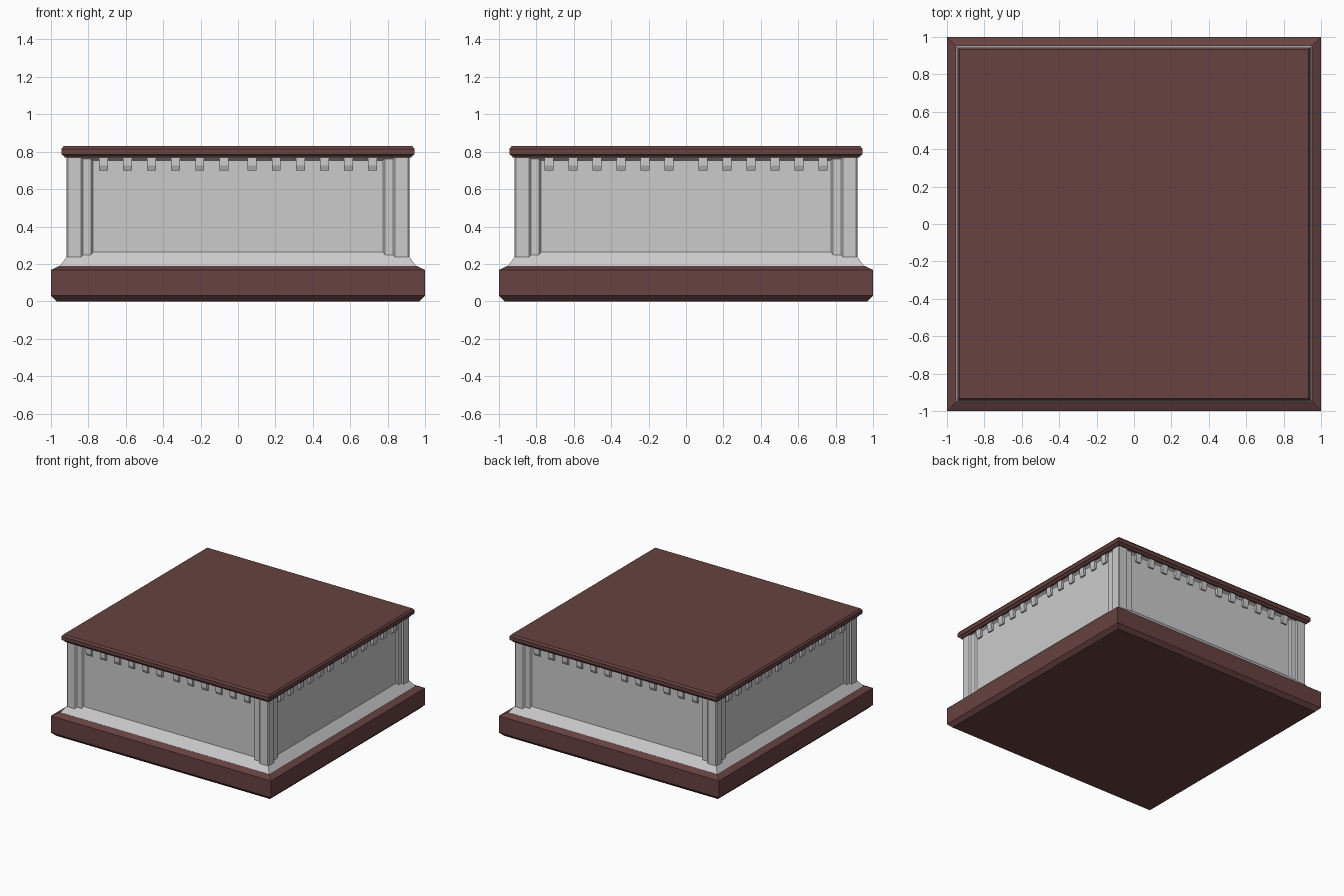
import bpy, bmesh
from mathutils import Matrix
from math import pi

if "Cube" in bpy.data.objects:
    bpy.data.objects.remove(bpy.data.objects["Cube"])

brown = bpy.data.materials.new("dark_red_brown")
brown.diffuse_color = (0.135, 0.055, 0.052, 1)
brown.use_nodes = True
brown.node_tree.nodes["Principled BSDF"].inputs["Base Color"].default_value = brown.diffuse_color


def finish(name, bm, mat=None):
    bmesh.ops.recalc_face_normals(bm, faces=bm.faces[:])
    me = bpy.data.meshes.new(name)
    bm.to_mesh(me)
    bm.free()
    ob = bpy.data.objects.new(name, me)
    bpy.context.collection.objects.link(ob)
    if mat:
        me.materials.append(mat)
    return ob


def loft(bm, rings):
    """Skin closed rings of 3D points and cap both ends."""
    vs = [[bm.verts.new(p) for p in r] for r in rings]
    n = len(vs[0])
    for a, b in zip(vs, vs[1:]):
        for i in range(n):
            j = (i + 1) % n
            bm.faces.new((a[i], a[j], b[j], b[i]))
    bm.faces.new(vs[0][::-1])
    bm.faces.new(vs[-1])


def square_stack(name, profile, mat=None):
    """Square moulding from (half width, height) pairs."""
    bm = bmesh.new()
    loft(bm, [[(-h, -h, z), (h, -h, z), (h, h, z), (-h, h, z)] for h, z in profile])
    return finish(name, bm, mat)


# Plinth, sloped skirt, cornice and top slab
square_stack("plinth", [(0.97, 0), (1.0, 0.03), (1.0, 0.168), (0.955, 0.19)], brown)
square_stack("sloped_skirt", [(0.953, 0.188), (0.895, 0.265)])
square_stack("cornice_band", [(0.893, 0.752), (0.91, 0.764), (0.91, 0.772)])
square_stack("top_slab", [(0.925, 0.768), (0.932, 0.778), (0.943, 0.785),
                          (0.943, 0.815), (0.932, 0.83)], brown)

# Walls with stepped, chamfered corner pilasters: one quarter of the plan, rotated
quarter = [(-0.84, -0.917), (-0.83, -0.907), (-0.785, -0.907), (-0.775, -0.895),
           (0.775, -0.895), (0.785, -0.907), (0.83, -0.907), (0.84, -0.917),
           (0.91, -0.917), (0.917, -0.91)]
plan = []
for k in range(4):
    for x, y in quarter:
        for _ in range(k):
            x, y = -y, x
        plan.append((x, y))
bm = bmesh.new()
loft(bm, [[(x, y, z) for x, y in plan] for z in (0.22, 0.772)])
finish("panelled_walls", bm)

# Dentils: two groups of six on every side, with a sloped lower face
section = [(-0.885, 0.772), (-0.917, 0.772), (-0.917, 0.725), (-0.907, 0.70), (-0.885, 0.70)]
for side, name in enumerate(("front", "right", "back", "left")):
    first = 0.09 if side % 2 else 0.076
    bm = bmesh.new()
    for i in range(6):
        for s in (-1, 1):
            c = s * (first + 0.1285 * i)
            loft(bm, [[(c + dx, y, z) for y, z in section] for dx in (-0.024, 0.024)])
    bm.transform(Matrix.Rotation(side * pi / 2, 4, 'Z'))
    finish(name + "_dentils", bm)
